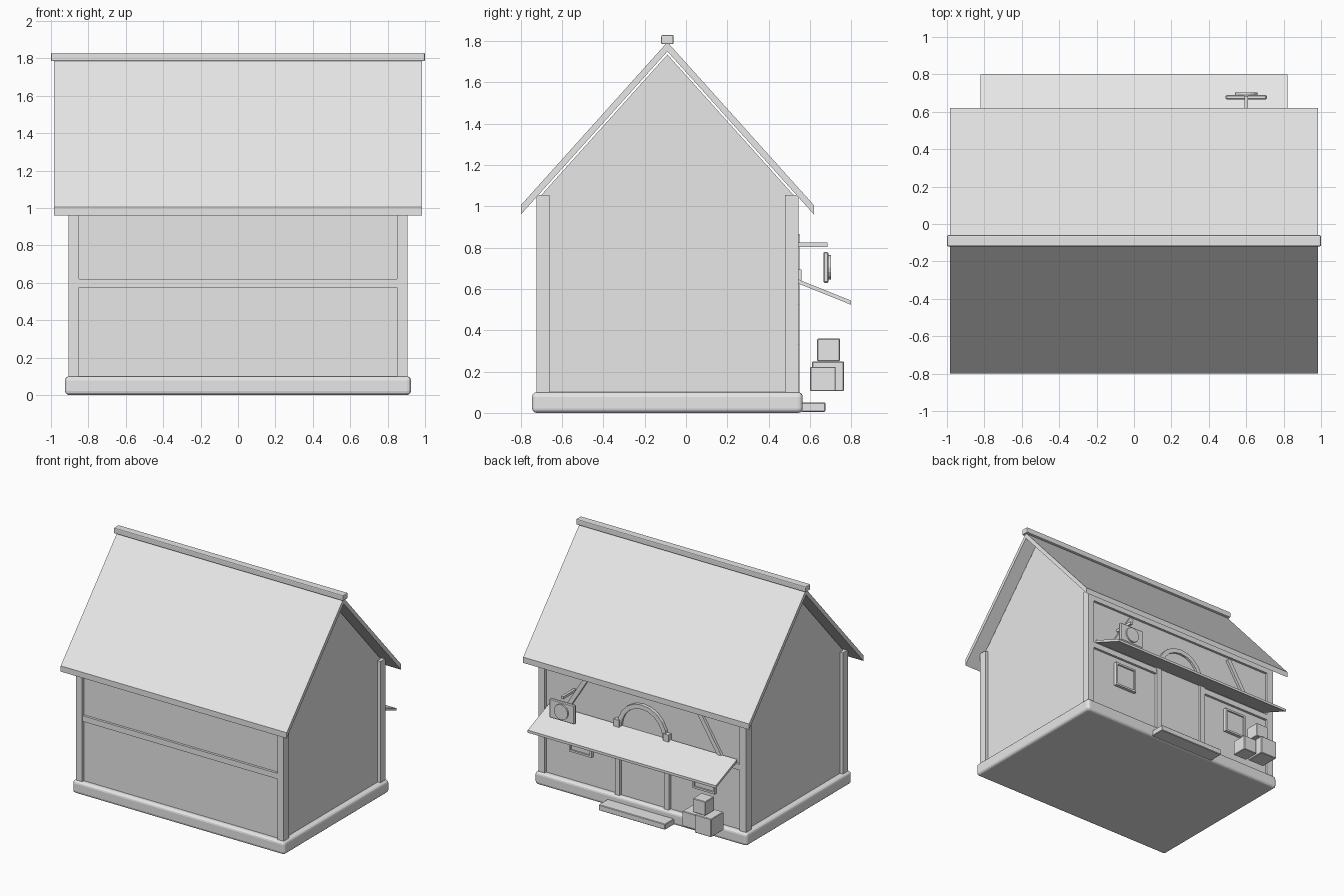
import bpy, bmesh, math
from mathutils import Vector

cube = bpy.data.objects.get("Cube")
if cube:
    bpy.data.objects.remove(cube, do_unlink=True)

grey = bpy.data.materials.new("plain_grey")
grey.use_nodes = True
GREY = (0.8, 0.8, 0.8, 1)
grey.diffuse_color = GREY
grey.node_tree.nodes["Principled BSDF"].inputs["Base Color"].default_value = GREY

MID = -0.09          # y of the ridge and house centre
BACK = 0.545         # outer plane of the back timbers
FRONT = -0.725       # outer plane of the front timbers


def prism(name, pts, axis, lo, hi, bevel=0, segments=2):
    """Extrude a 2D outline along x (outline in y, z) or y (outline in x, z)."""
    bm = bmesh.new()
    rings = []
    for d in (lo, hi):
        rings.append([bm.verts.new((d, a, b) if axis == "x" else (a, d, b)) for a, b in pts])
    n = len(pts)
    bm.faces.new(rings[0])
    bm.faces.new(rings[1][::-1])
    for i in range(n):
        j = (i + 1) % n
        bm.faces.new((rings[0][j], rings[0][i], rings[1][i], rings[1][j]))
    bmesh.ops.recalc_face_normals(bm, faces=bm.faces)
    if bevel:
        bmesh.ops.bevel(bm, geom=bm.edges[:], offset=bevel, segments=segments,
                        profile=0.5, affect="EDGES")
    mesh = bpy.data.meshes.new(name)
    bm.to_mesh(mesh)
    bm.free()
    mesh.materials.append(grey)
    obj = bpy.data.objects.new(name, mesh)
    bpy.context.collection.objects.link(obj)
    return obj


def box(name, x, y, z, bevel=0, segments=2):
    outline = [(y[0], z[0]), (y[1], z[0]), (y[1], z[1]), (y[0], z[1])]
    return prism(name, outline, "x", x[0], x[1], bevel, segments)


def frame(name, x, z, border, y):
    """Square border made from four thin bars."""
    (a, b), (c, d) = x, z
    box(name + "_bottom", x, y, (c, c + border))
    box(name + "_top", x, y, (d - border, d))
    box(name + "_left", (b - border, b), y, (c + border, d - border))
    box(name + "_right", (a, a + border), y, (c + border, d - border))


def arc(radius, z, steps=10):
    return [(radius * math.cos(math.pi * i / steps), z + radius * math.sin(math.pi * i / steps))
            for i in range(steps + 1)]


# Foundation and gabled body
box("foundation", (-0.925, 0.925), (-0.745, 0.565), (0, 0.1), 0.022, 3)
half, eave = 0.615, 1.05
prism("house_body", [(MID - half, 0.1), (MID + half, 0.1), (MID + half, eave),
                     (MID, 1.735), (MID - half, eave)], "x", -0.88, 0.88)

# Roof and ridge cap
prism("roof", [(-0.8, 0.96), (-0.8, 1.005), (MID, 1.795), (0.62, 1.005),
               (0.62, 0.96), (MID, 1.75)], "x", -0.985, 0.985)
box("ridge_cap", (-1, 1), (MID - 0.03, MID + 0.03), (1.785, 1.83), 0.007, 2)

# Corner posts and horizontal timbers
for side, s in (("left", 1), ("right", -1)):
    xs = sorted((s * 0.85, s * 0.905))
    box("front_post_" + side, xs, (FRONT, -0.66), (0.095, 1.055))
    box("back_post_" + side, xs, (0.48, BACK), (0.095, 1.055))
    box("back_rail_" + side, sorted((s * 0.2, s * 0.86)), (0.5, BACK - 0.001), (0.575, 0.62))
box("front_rail", (-0.86, 0.86), (FRONT + 0.001, -0.68), (0.575, 0.62))
box("front_top_plate", (-0.86, 0.86), (FRONT + 0.001, -0.68), (0.98, 1.03))
box("back_top_plate", (-0.86, 0.86), (0.5, BACK - 0.001), (0.98, 1.03))

# Doorway: jambs, arch, impost blocks, door and step
for side, s in (("left", 1), ("right", -1)):
    box("door_jamb_" + side, sorted((s * 0.193, s * 0.235)), (0.5, 0.55), (0.095, 0.65))
    box("arch_block_" + side, sorted((s * 0.19, s * 0.24)), (0.5, 0.56), (0.64, 0.695))
prism("door_arch", arc(0.215, 0.65) + arc(0.18, 0.65)[::-1], "y", 0.5, 0.55)
prism("door", [(0.19, 0.1)] + arc(0.19, 0.65) + [(-0.19, 0.1)], "y", 0.5, 0.532)
box("door_step", (-0.29, 0.29), (0.555, 0.675), (0.005, 0.05), 0.004, 1)

# Windows and diagonal braces on the back wall
for side, s in (("left", 1), ("right", -1)):
    xs = sorted((s * 0.44, s * 0.635))
    frame("window_frame_" + side, xs, (0.33, 0.525), 0.015, (0.5, 0.55))
    box("window_pane_" + side, xs, (0.5, 0.538), (0.33, 0.525))
    top, low = Vector((s * 0.475, 0.96)), Vector((s * 0.675, 0.64))
    across = (top - low).orthogonal().normalized() * 0.017
    prism("brace_" + side, [top + across, low + across, low - across, top - across],
          "y", 0.5, BACK)

# Sloping awning
prism("awning", [(0.535, 0.63), (0.535, 0.65), (0.8, 0.543), (0.8, 0.523)], "x", -0.82, 0.82)

# Hanging sign
box("sign_bracket", (0.59, 0.61), (0.52, 0.685), (0.803, 0.824))
box("sign_board", (0.49, 0.71), (0.665, 0.69), (0.63, 0.78), 0.006, 1)
disc = [(0.6 + 0.06 * math.cos(math.tau * i / 16), 0.705 + 0.06 * math.sin(math.tau * i / 16))
        for i in range(16)]
prism("sign_disc", disc, "y", 0.685, 0.702)

# Stacked crates
box("large_crate", (-0.755, -0.61), (0.61, 0.765), (0.105, 0.248), 0.004, 1)
box("small_crate", (-0.595, -0.475), (0.6, 0.725), (0.105, 0.223), 0.004, 1)
box("top_crate", (-0.69, -0.58), (0.635, 0.745), (0.25, 0.36), 0.004, 1)
